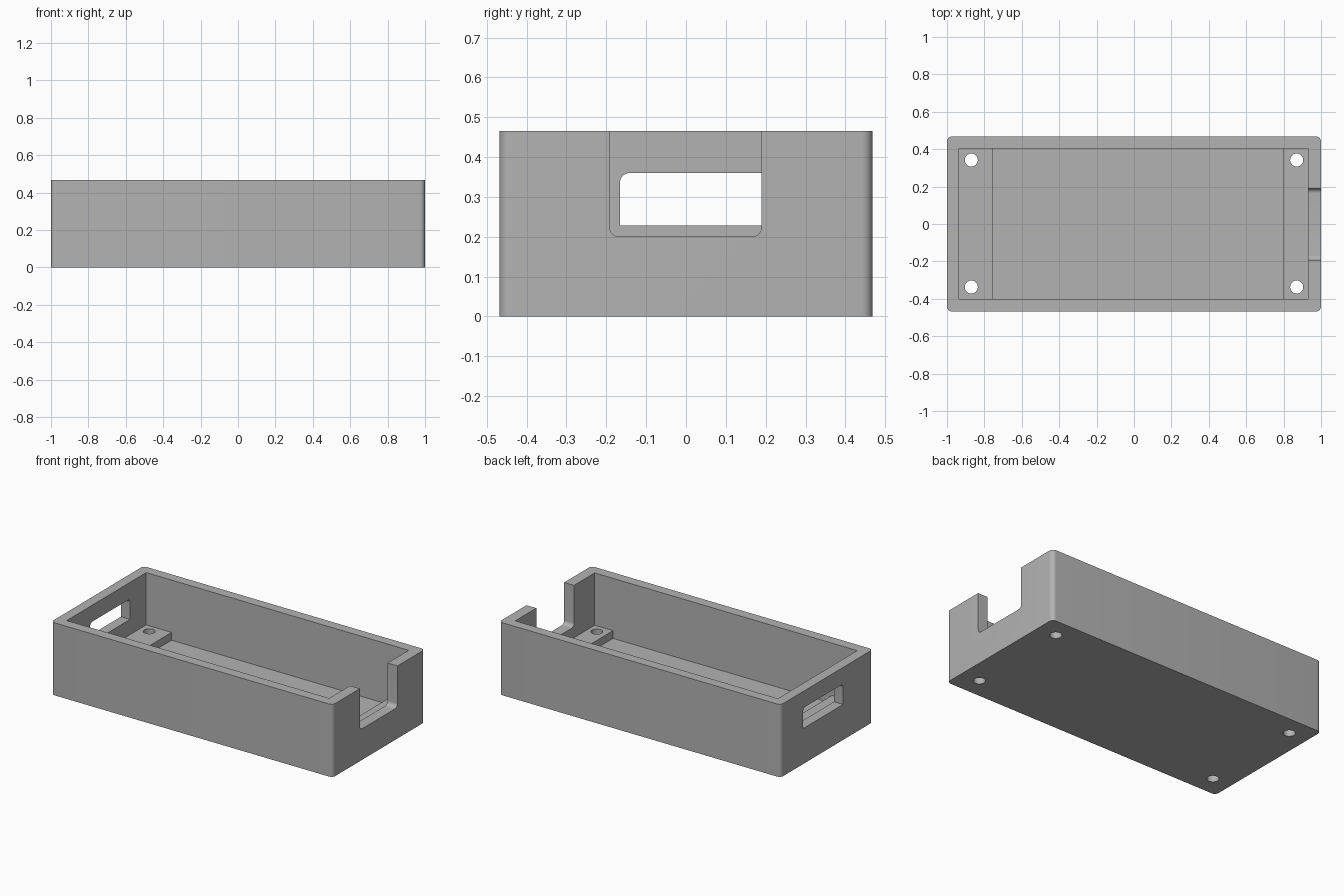
import bpy, bmesh, math
from mathutils import Vector

cube = bpy.data.objects.get("Cube")
if cube:
    bpy.data.objects.remove(cube, do_unlink=True)

grey = bpy.data.materials.new("mid grey")
grey.use_nodes = True
colour = (0.45, 0.45, 0.45, 1)
grey.diffuse_color = colour
grey.node_tree.nodes["Principled BSDF"].inputs["Base Color"].default_value = colour


def rounded_rect(u0, u1, v0, v1, bottom, top, steps=8):
    """Rectangle outline with separate radii for its lower and upper corners."""
    corners = [(u0, v0, bottom, 180), (u1, v0, bottom, 270),
               (u1, v1, top, 0), (u0, v1, top, 90)]
    points = []
    for u, v, r, start in corners:
        if r == 0:
            points.append((u, v))
            continue
        cu = u + r if u == u0 else u - r
        cv = v + r if v == v0 else v - r
        for i in range(steps + 1):
            a = math.radians(start + 90 * i / steps)
            points.append((cu + r * math.cos(a), cv + r * math.sin(a)))
    return points


def circle(cx, cy, r, steps=32):
    turns = [2 * math.pi * i / steps for i in range(steps)]
    return [(cx + r * math.cos(a), cy + r * math.sin(a)) for a in turns]


def prism(name, outline, axis, lo, hi):
    """Extrude a 2D outline along the x, y or z axis."""
    place = {"x": lambda u, v, d: (d, u, v),
             "y": lambda u, v, d: (u, d, v),
             "z": lambda u, v, d: (u, v, d)}[axis]
    bm = bmesh.new()
    face = bm.faces.new([bm.verts.new(place(u, v, lo)) for u, v in outline])
    ext = bmesh.ops.extrude_face_region(bm, geom=[face])
    moved = [g for g in ext["geom"] if isinstance(g, bmesh.types.BMVert)]
    bmesh.ops.translate(bm, verts=moved, vec=Vector(place(0, 0, hi - lo)))
    bmesh.ops.recalc_face_normals(bm, faces=bm.faces)
    mesh = bpy.data.meshes.new(name)
    bm.to_mesh(mesh)
    bm.free()
    mesh.materials.append(grey)
    obj = bpy.data.objects.new(name, mesh)
    bpy.context.collection.objects.link(obj)
    return obj


# Solid body with rounded upright edges
height = 0.466
body = prism("enclosure_body",
             rounded_rect(-1, 1, -0.468, 0.468, 0.027, 0.027), "z", 0, height)

# Cavity: raised mounting shelves at both ends, deeper floor between them
shelf, floor, above = 0.13, 0.08, 0.6
cavity = [(-0.935, above), (-0.935, shelf), (-0.755, shelf), (-0.755, floor),
          (0.8, floor), (0.8, shelf), (0.93, shelf), (0.93, above)]
cutters = [prism("cavity_cutter", cavity, "y", -0.402, 0.404)]

# Open notch in the left end wall, slot in the right end wall
cutters.append(prism("notch_cutter",
                     rounded_rect(-0.192, 0.19, 0.2, above, 0.025, 0), "x", 0.88, 1.1))
cutters.append(prism("slot_cutter",
                     rounded_rect(-0.166, 0.24, 0.228, 0.36, 0, 0.025), "x", -1.1, -0.88))

# Screw holes through the shelves
for x in (-0.87, 0.87):
    for y in (-0.337, 0.342):
        cutters.append(prism("screw_hole_cutter", circle(x, y, 0.035), "z", -0.1, 0.25))

bpy.context.view_layer.objects.active = body
for cutter in cutters:
    cut = body.modifiers.new("cut", "BOOLEAN")
    cut.operation = "DIFFERENCE"
    cut.solver = "EXACT"
    cut.object = cutter
    bpy.ops.object.modifier_apply(modifier=cut.name)
    bpy.data.objects.remove(cutter, do_unlink=True)

# Smooth the rounded corners and hole walls, keep edges sharp
bpy.ops.object.select_all(action="DESELECT")
body.select_set(True)
bpy.ops.object.shade_smooth_by_angle(angle=math.radians(30))
